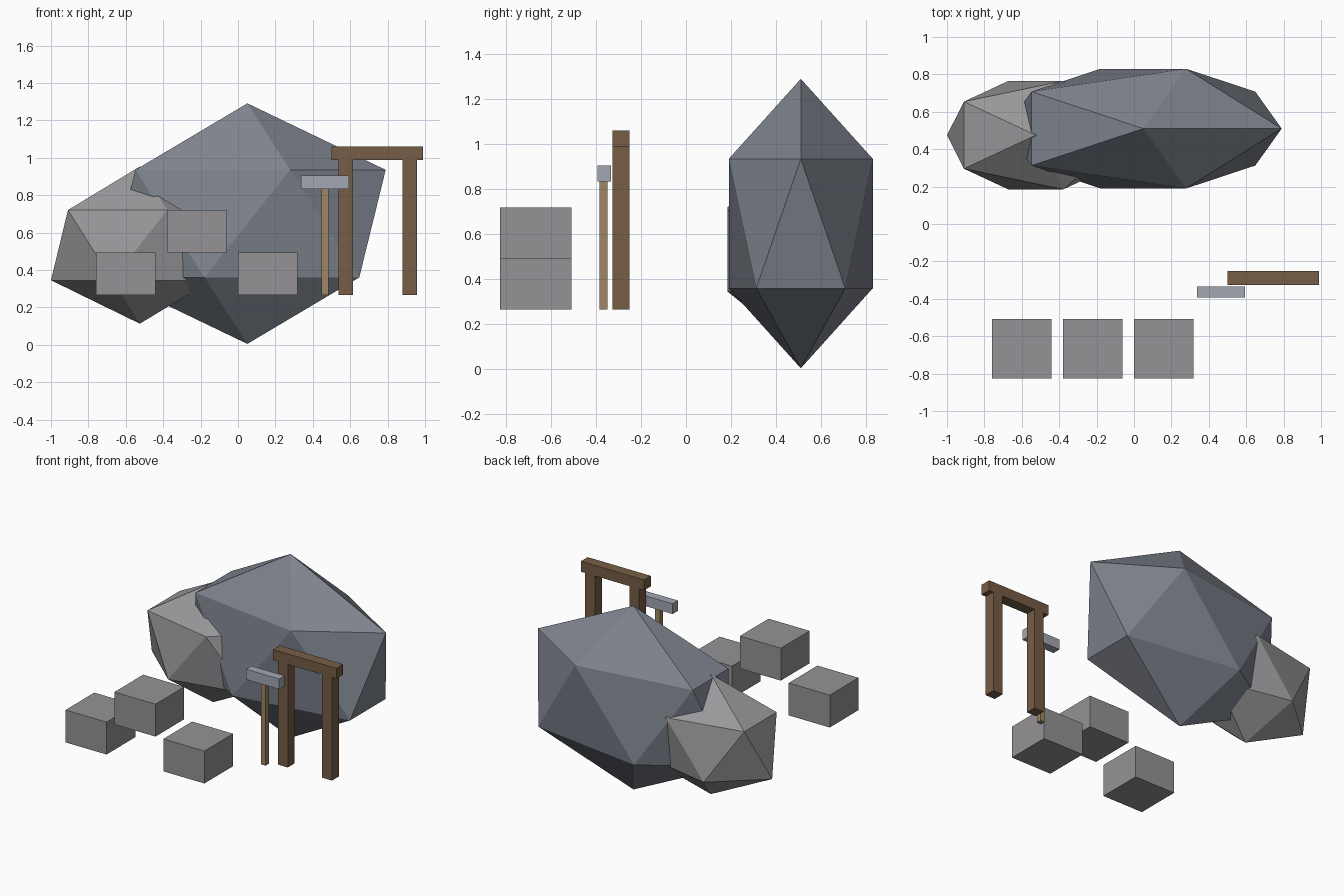
import bpy

if "Cube" in bpy.data.objects:
    bpy.data.objects.remove(bpy.data.objects["Cube"])


def material(name, rgb):
    m = bpy.data.materials.new(name)
    m.diffuse_color = (*rgb, 1)
    m.use_nodes = True
    m.node_tree.nodes["Principled BSDF"].inputs["Base Color"].default_value = m.diffuse_color
    return m


big_stone = material("blue_grey_stone", (0.21, 0.23, 0.27))
small_stone = material("light_stone", (0.32, 0.32, 0.33))
block_stone = material("block_stone", (0.30, 0.29, 0.30))
timber = material("dark_timber", (0.18, 0.11, 0.06))
pale_wood = material("pale_wood", (0.35, 0.24, 0.13))
metal = material("pale_metal", (0.36, 0.39, 0.44))


def box(name, x, y, z, mat):
    """Box from its (min, max) range on each axis."""
    ranges = (x, y, z)
    bpy.ops.mesh.primitive_cube_add(size=1, location=[(a + b) / 2 for a, b in ranges])
    ob = bpy.context.object
    ob.name = name
    ob.scale = [b - a for a, b in ranges]
    ob.data.materials.append(mat)
    bpy.ops.object.transform_apply(location=False, rotation=False, scale=True)


def boulder(name, centre, radii, mat):
    """Faceted rock: a stretched icosahedron."""
    bpy.ops.mesh.primitive_ico_sphere_add(subdivisions=1, radius=1, location=centre)
    ob = bpy.context.object
    ob.name = name
    ob.scale = radii
    ob.data.materials.append(mat)
    bpy.ops.object.transform_apply(location=False, rotation=False, scale=True)


# Boulders at the back
boulder("large_boulder", (0.05, 0.51, 0.648), (0.827, 0.376, 0.643), big_stone)
boulder("small_boulder", (-0.525, 0.475, 0.533), (0.531, 0.341, 0.42), small_stone)

# Cut stone blocks, the middle one raised
for i, (x, z) in enumerate([(-0.758, 0.266), (-0.379, 0.493), (0.0, 0.266)]):
    box(f"stone_block_{i + 1}", (x, x + 0.318), (-0.826, -0.508), (z, z + 0.227), block_stone)

# Timber frame
for side, x in (("left", 0.538), ("right", 0.88)):
    box(f"{side}_post", (x, x + 0.076), (-0.326, -0.25), (0.266, 0.99), timber)
box("crossbeam", (0.5, 0.99), (-0.326, -0.25), (0.988, 1.061), timber)

# Hammer
box("hammer_handle", (0.447, 0.483), (-0.384, -0.348), (0.266, 0.834), pale_wood)
box("hammer_head", (0.337, 0.594), (-0.393, -0.333), (0.834, 0.906), metal)
